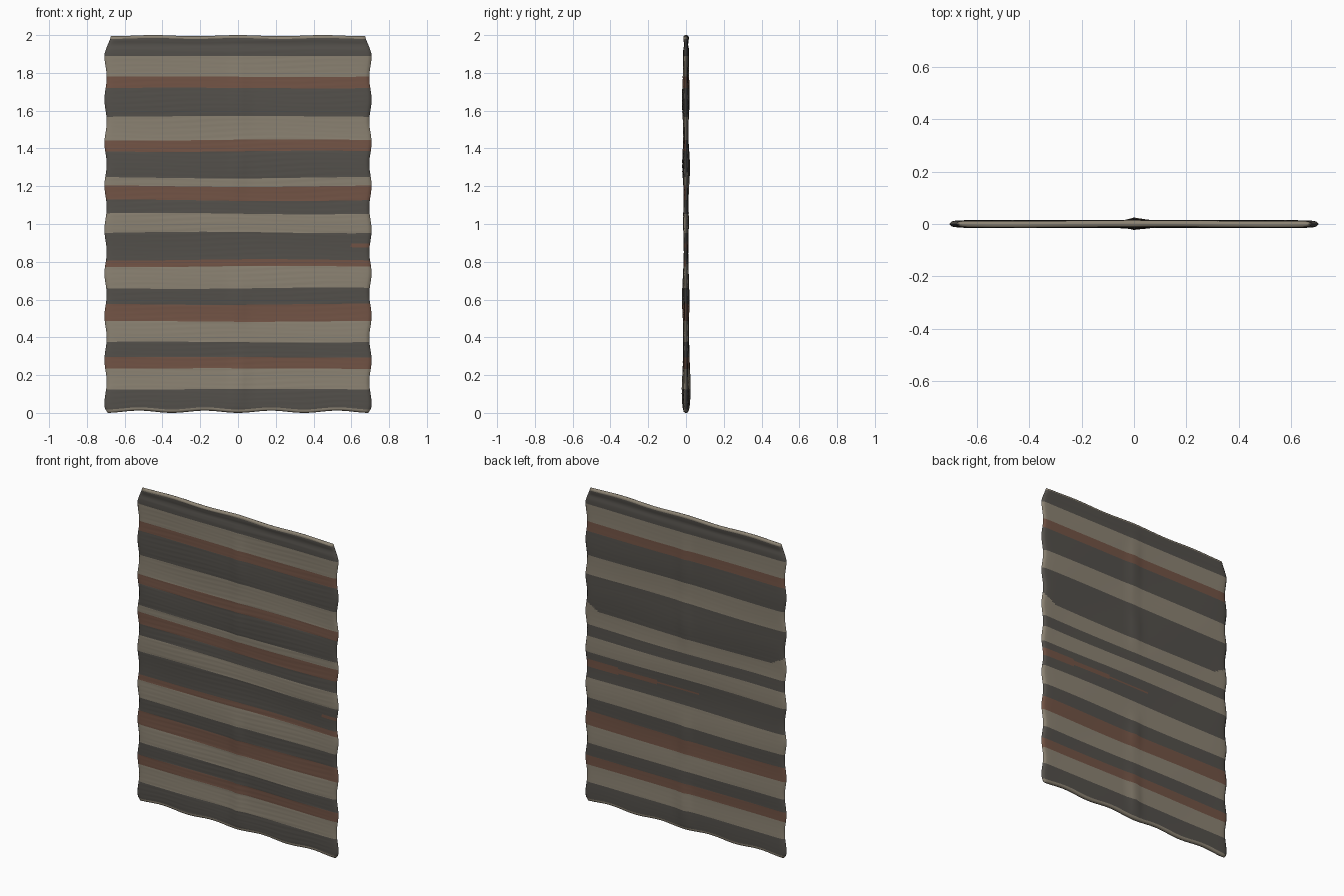
import bpy, bmesh
from math import sin, cos, pi, sqrt, exp

cube = bpy.data.objects.get("Cube")
if cube:
    bpy.data.objects.remove(cube)


def material(name, rgb):
    m = bpy.data.materials.new(name)
    m.use_nodes = True
    m.diffuse_color = (*rgb, 1)
    m.node_tree.nodes["Principled BSDF"].inputs["Base Color"].default_value = (*rgb, 1)
    return m


MATS = [material("beige wool", (0.26, 0.225, 0.17)),
        material("rust wool", (0.17, 0.088, 0.06)),
        material("charcoal wool", (0.087, 0.08, 0.07))]
CODE = "brd"

# Stripes from the bottom up: colour letter and upper edge
LOWER = [("b", .018), ("d", .125), ("b", .235), ("r", .295), ("d", .375),
         ("b", .485), ("r", .575), ("d", .66)]
UPPER = [("d", 1.72), ("r", 1.78), ("b", 1.89), ("d", 1.985), ("b", 3)]
FRONT = LOWER + [("b", .775), ("r", .81), ("d", .955), ("b", 1.055), ("d", 1.125),
                 ("r", 1.20), ("b", 1.245), ("d", 1.385), ("r", 1.445), ("b", 1.57)] + UPPER
BACK = LOWER + [("b", .79), ("d", .955), ("b", 1.055), ("d", 1.125), ("b", 1.22),
                ("d", 1.445), ("b", 1.57)] + UPPER


def stripe(table, z):
    return CODE.index(next(c for c, top in table if z < top))


def bump(v, centre, width):
    return exp(-((v - centre) / width) ** 2)


def half_width(z):
    # Scalloped side edges, drawn in at the top and bottom corners
    return (0.701 + 0.006 * cos(2 * pi * (z - 0.05) / 0.23)
            - 0.022 * max(0, (z - 1.9) / 0.1) - 0.012 * bump(z, 0, 0.015))


def thickness(z):
    # Rounded ends with a narrow neck below the top hem
    t = 0.012 + 0.0015 * sin(2 * pi * z / 0.31) - 0.005 * bump(z, 1.95, 0.02)
    return t * sqrt(max(0.03, 1 - max(0, 1 - z / 0.012, (z - 1.988) / 0.012) ** 2))


def ridge_height(z):
    # Swollen centre fold, interrupted in two places
    return (0.012 * bump(z, 0.17, 0.17) + 0.009 * bump(z, 0.58, 0.11)
            + 0.007 * bump(z, 1.3, 0.14) + 0.008 * bump(z, 1.7, 0.2)) * min(1, z / 0.03)


def surface(s, z, side):
    x = s * half_width(z)
    y = thickness(z) * sqrt(max(0, 1 - abs(s) ** 50))
    inner = 1 - abs(s) ** 12
    y += ridge_height(z) * bump(x, 0.012 * sin(5 * z), 0.03)
    weave = 0.0007 if side < 0 else 0.0002
    y += inner * weave * sin(z * 240 + 2 * sin(x * 6 + z * 11)) * thickness(z) / 0.012
    sway = inner * 0.0015 * sin(6 * x + 7 * z)
    # Slightly uneven rows, hem lifted beside the centre
    wob = 0.004 * sin(4 * x + 9 * z) * sin(pi * z / 2)
    hem = 0.012 * sin(2 * pi * min(1, abs(x) / 0.7)) ** 2 * bump(z, 0, 0.07)
    sag = 0.006 * sin(7 * x) ** 2 * bump(z, 2, 0.04)
    return (x, side * y + sway, z + wob + hem - sag)


# Rows fall on every stripe boundary; columns crowd toward the edges
rows = {round(i * 0.01, 3) for i in range(201)}
rows |= {top for _, top in FRONT + BACK if top < 2}
rows |= {0.003, 0.006, 1.991, 1.994, 1.997}
rows = sorted(rows)
N = 72
cols = [sin(pi / 2 * sin(pi / 2 * (2 * i / N - 1))) * 0.5 + (2 * i / N - 1) * 0.5
        for i in range(N + 1)]
loop = [(s, -1) for s in cols] + [(s, 1) for s in cols[-2:0:-1]]

bm = bmesh.new()
rings = [[bm.verts.new(surface(s, z, side)) for s, side in loop] for z in rows]
M = len(loop)
for k in range(len(rows) - 1):
    z = (rows[k] + rows[k + 1]) / 2
    for i in range(M):
        j = (i + 1) % M
        f = bm.faces.new((rings[k][i], rings[k][j], rings[k + 1][j], rings[k + 1][i]))
        front = i < N
        f.material_index = stripe(FRONT if front else BACK, z)
        x = f.calc_center_median().x
        # Tapering rust weft on the back, just wrapping round one edge
        if (not front and abs(z - 0.885) < 0.028 * (x + 0.1) / 0.8) or \
           (front and x > 0.6 and abs(z - 0.89) < 0.006):
            f.material_index = 1
        # Beige patches at the two back corners of the middle stripe
        if not front and abs(x) > 0.6 and 1.22 < z < 1.22 + 0.5 * (abs(x) - 0.6):
            f.material_index = 0

# Thin top and bottom edges
for ring in (rings[0], rings[-1]):
    for i in range(N):
        quad = [ring[i], ring[i + 1], ring[(M - i - 1) % M], ring[(M - i) % M]]
        bm.faces.new(list(dict.fromkeys(quad))).material_index = 0
bmesh.ops.recalc_face_normals(bm, faces=bm.faces)

mesh = bpy.data.meshes.new("woven_rug")
bm.to_mesh(mesh)
bm.free()
for m in MATS:
    mesh.materials.append(m)
rug = bpy.data.objects.new("woven_rug", mesh)
bpy.context.collection.objects.link(rug)
bpy.context.view_layer.objects.active = rug
rug.select_set(True)
bpy.ops.object.shade_smooth_by_angle(angle=0.9)
